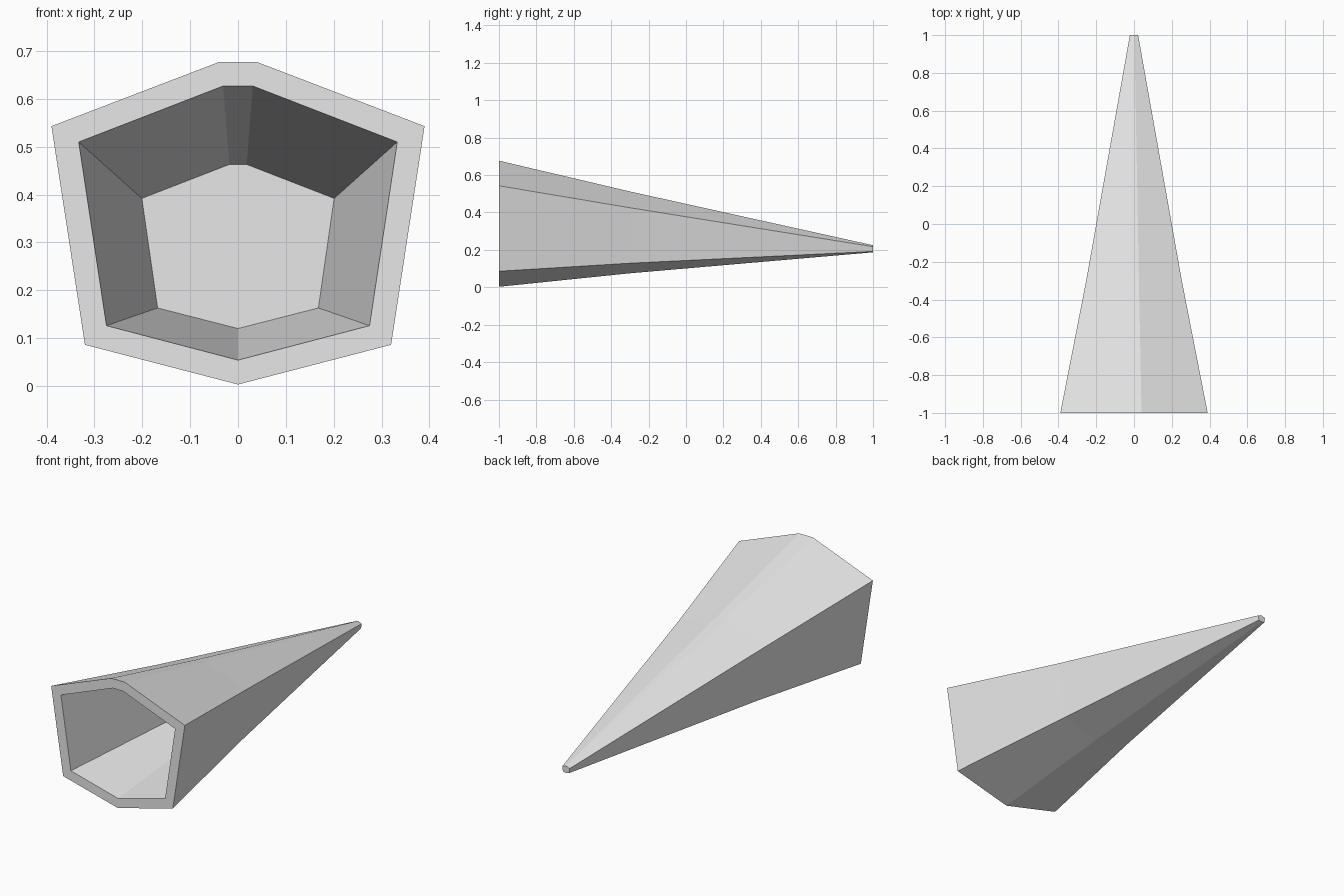
import bpy
import bmesh

if "Cube" in bpy.data.objects:
    bpy.data.objects.remove(bpy.data.objects["Cube"])

# Half cross-sections (x, z), from the top edge down to the keel
OUTER = [(0.04, 0.677), (0.39, 0.543), (0.32, 0.086), (0, 0.003)]
BORE = [(0.031, 0.627), (0.333, 0.51), (0.275, 0.126), (0, 0.054)]
BORE_END = [(0.018, 0.463), (0.201, 0.392), (0.168, 0.163), (0, 0.12)]


def section(half, y, scale=1.0, lift=0.0):
    """Mirror a half profile into a closed ring of points at depth y."""
    full = half + [(-x, z) for x, z in reversed(half[:-1])]
    return [(x * scale, y, z * scale + lift) for x, z in full]


# Rings from the closed tip, over the outside, round the rim and into the bore
rings = [
    section(OUTER, 1.0, 0.056, 0.187),
    section(OUTER, -0.3, 0.649, 0.073),
    section(OUTER, -1.0),
    section(BORE, -1.0),
    section(BORE_END, -0.3),
]

bm = bmesh.new()
loops = [[bm.verts.new(p) for p in ring] for ring in rings]
for a, b in zip(loops, loops[1:]):
    for i in range(len(a)):
        j = (i + 1) % len(a)
        bm.faces.new((a[i], a[j], b[j], b[i]))

# Tip cap and bore floor
bm.faces.new(loops[0])
bm.faces.new(loops[-1])
bmesh.ops.recalc_face_normals(bm, faces=bm.faces[:])

mesh = bpy.data.meshes.new("hollow_spike")
bm.to_mesh(mesh)
bm.free()

grey = bpy.data.materials.new("light grey")
grey.diffuse_color = (0.8, 0.8, 0.8, 1)
grey.use_nodes = True
grey.node_tree.nodes["Principled BSDF"].inputs["Base Color"].default_value = grey.diffuse_color
mesh.materials.append(grey)

spike = bpy.data.objects.new("hollow_spike", mesh)
bpy.context.collection.objects.link(spike)
